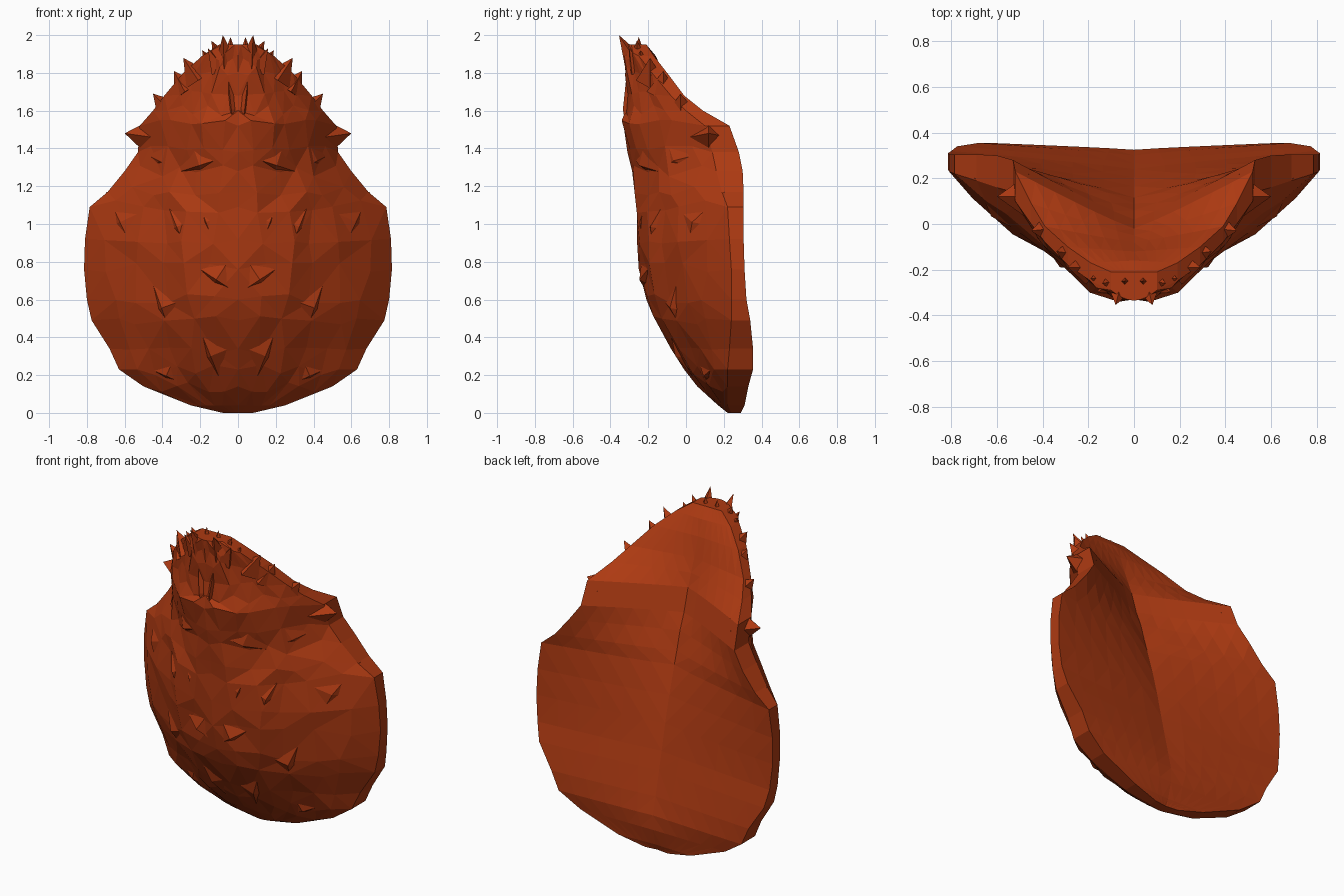
import bpy, bmesh, math, random
from mathutils import Vector

if "Cube" in bpy.data.objects:
    bpy.data.objects.remove(bpy.data.objects["Cube"])

random.seed(4)
rust = bpy.data.materials.new("rust_orange")
rust.diffuse_color = (0.42, 0.042, 0.006, 1)
rust.use_nodes = True
rust.node_tree.nodes["Principled BSDF"].inputs["Base Color"].default_value = rust.diffuse_color

# Profiles against height: z, half width, front centre y, front rim y, back rim y, back centre y
PROFILE = [
    (0.00, 0.08, 0.22, 0.24, 0.29, 0.28), (0.04, 0.25, 0.17, 0.22, 0.31, 0.30),
    (0.14, 0.50, 0.06, 0.22, 0.33, 0.325), (0.23, 0.63, -0.01, 0.22, 0.355, 0.325),
    (0.34, 0.68, -0.08, 0.23, 0.355, 0.30), (0.49, 0.775, -0.16, 0.24, 0.34, 0.265),
    (0.60, 0.80, -0.21, 0.24, 0.32, 0.24), (0.76, 0.815, -0.25, 0.24, 0.31, 0.205),
    (0.92, 0.81, -0.26, 0.23, 0.305, 0.165), (1.09, 0.785, -0.26, 0.22, 0.305, 0.115),
    (1.17, 0.69, -0.27, 0.19, 0.305, 0.09), (1.28, 0.60, -0.285, 0.16, 0.30, 0.06),
    (1.38, 0.53, -0.31, 0.14, 0.28, 0.02), (1.52, 0.52, -0.33, 0.10, 0.23, -0.02),
    (1.60, 0.45, -0.32, 0.00, 0.09, -0.05), (1.68, 0.39, -0.31, -0.08, -0.01, -0.08),
    (1.80, 0.29, -0.32, -0.18, -0.10, -0.12), (1.89, 0.19, -0.33, -0.25, -0.17, -0.16),
    (1.95, 0.10, -0.335, -0.29, -0.21, -0.21)]
COLS = 6


def sample(z):
    """Profile values interpolated at height z."""
    for a, b in zip(PROFILE, PROFILE[1:]):
        if z <= b[0]:
            t = (z - a[0]) / (b[0] - a[0])
            return [p + (q - p) * t for p, q in zip(a, b)]
    return PROFILE[-1]


def front_y(x, z):
    _, w, c, e, _, _ = sample(z)
    u = min(1, x / w)
    brow = max(0, 1 - abs(z - 1.49) / 0.17)
    return c + (e - c) * u ** 1.8 - 0.04 * brow * math.sin(math.pi * u)


def finish(name, bm):
    """Flat-shaded object mirrored to the left side."""
    bmesh.ops.recalc_face_normals(bm, faces=bm.faces)
    me = bpy.data.meshes.new(name)
    bm.to_mesh(me)
    bm.free()
    me.materials.append(rust)
    ob = bpy.data.objects.new(name, me)
    bpy.context.collection.objects.link(ob)
    ob.modifiers.new("mirror", 'MIRROR').use_clip = True
    return ob


# Folded shell: hollow V-shaped back, rounded V front, thin rim
bm = bmesh.new()
rings = []
for i, (z, w, c, e, eb, b) in enumerate(PROFILE):
    ring = []
    power = 0.85 if z < 1.2 else 1.1
    for side in (0, 1):
        for k in range(COLS + 1):
            u = k / COLS if side == 0 else 1 - k / COLS
            x, y, zz = u * w, b + (eb - b) * u ** power, z
            inner = 0 < u < 1 and 1 < i < len(PROFILE) - 1
            if inner and side == 0:
                x += random.uniform(-.04, .04) * w
                zz += random.uniform(-.035, .035)
            if side == 0:
                y = front_y(x, zz) + (random.uniform(-.018, .014) if inner else 0)
            ring.append(bm.verts.new((x, y, zz)))
    rings.append(ring)
for r0, r1 in zip(rings, rings[1:]):
    for k in range(len(r0) - 1):
        bm.faces.new((r0[k], r0[k + 1], r1[k + 1], r1[k]))
bm.faces.new(rings[0])
bm.faces.new(rings[-1])
bmesh.ops.triangulate(bm, faces=bm.faces, quad_method='SHORT_EDGE')
finish("shell_body", bm)


def spike(bm, base, tip, r):
    """Four-sided thorn from base to tip."""
    base, tip = Vector(base), Vector(tip)
    rot = (tip - base).to_track_quat('Z', 'Y')
    ring = [bm.verts.new(base + rot @ Vector((r * math.cos(a), r * math.sin(a), 0)))
            for a in (0, math.pi / 2, math.pi, math.pi * 1.5)]
    top = bm.verts.new(tip)
    for k in range(4):
        bm.faces.new((ring[k], ring[(k + 1) % 4], top))
    bm.faces.new(ring)


# Thorns along the brow rim and crown: tip x, y, z, then base x, y, z, then radius
bm = bmesh.new()
for tip, base, r in [
        ((.60, .12, 1.48), (.46, .12, 1.46), .10), ((.45, -.03, 1.69), (.36, -.02, 1.59), .08),
        ((.34, -.12, 1.81), (.27, -.13, 1.70), .08), ((.29, -.19, 1.88), (.21, -.19, 1.76), .075),
        ((.19, -.24, 1.92), (.12, -.23, 1.81), .065), ((.14, -.26, 1.97), (.08, -.25, 1.85), .06),
        ((.08, -.355, 2.0), (.06, -.27, 1.85), .06), ((.04, -.25, 1.99), (.04, -.25, 1.88), .04),
        ((.16, -.30, 1.93), (.10, -.26, 1.82), .055)]:
    spike(bm, base, tip, r)
finish("crown_thorns", bm)


def fold(bm, a, b, width, lift):
    """Broad low ridge on the front from (x,z) a to b, steep on one side."""
    def on(x, z, d):
        x = max(x, 0)
        return bm.verts.new((x, front_y(x, z) - d, z))
    dx, dz = b[0] - a[0], b[1] - a[1]
    n = math.hypot(dx, dz)
    nx, nz = -dz / n * width, dx / n * width
    mx, mz = (a[0] + b[0]) / 2, (a[1] + b[1]) / 2
    p, q = on(*a, -.015), on(*b, -.015)
    l, r = on(mx + nx, mz + nz, -.015), on(mx - nx * .2, mz - nz * .2, -.015)
    t = on(mx, mz, lift)
    for tri in ((p, l, t), (l, q, t), (q, r, t), (r, p, t)):
        bm.faces.new(tri)
    bm.faces.new((p, l, q, r))


# Raised folds: eyes, cheeks, mouth, chin, brow edge and crown flute
bm = bmesh.new()
for a, b, w, h in [((.27, .85), (.38, 1.12), .12, .025), ((.11, .85), (.23, 1.17), .10, .015),
                   ((.55, .85), (.70, 1.17), .14, .02), ((.0, .63), (.23, .78), .12, .025),
                   ((.36, .43), (.45, .68), .12, .025), ((.08, .14), (.21, .46), .12, .02),
                   ((.30, .16), (.46, .23), .07, .02), ((.08, 1.35), (.33, 1.27), .13, .025),
                   ((.31, 1.28), (.53, 1.39), .13, .03), ((.0, 1.28), (.07, 1.93), .05, .015)]:
    fold(bm, a, b, w, h)
finish("front_folds", bm)
